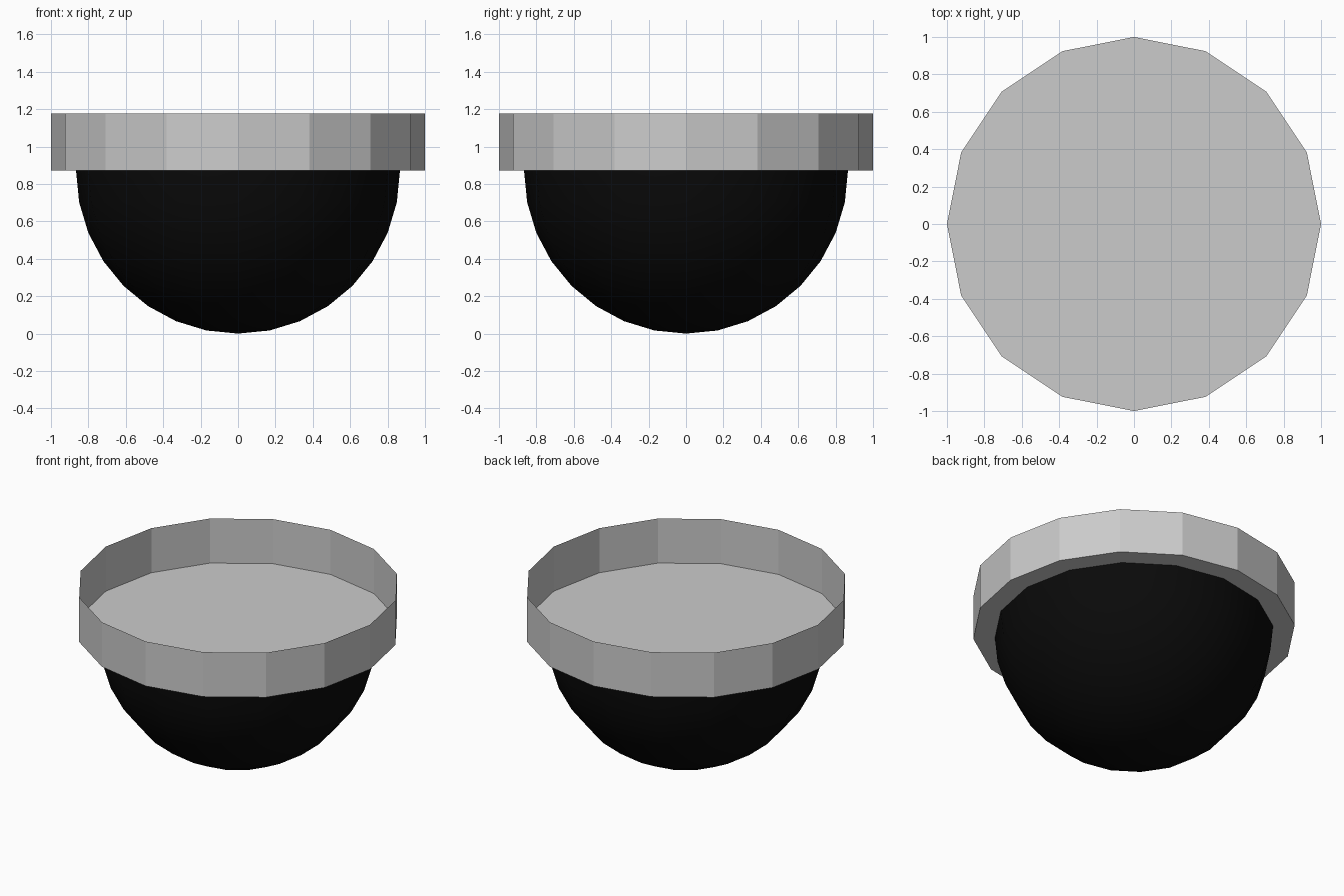
import bpy, bmesh
from mathutils import Matrix

if "Cube" in bpy.data.objects:
    bpy.data.objects.remove(bpy.data.objects["Cube"])

SIDES = 16
RIM_Z, TOP_Z = 0.872, 1.177
BOWL_R = 0.866


def make_object(name, bm, smooth=False):
    mesh = bpy.data.meshes.new(name)
    for f in bm.faces:
        f.smooth = smooth
    bm.to_mesh(mesh)
    bm.free()
    obj = bpy.data.objects.new(name, mesh)
    bpy.context.collection.objects.link(obj)
    return obj


# Shallow open tray: thin 16-sided wall with a floor at its lower edge
bm = bmesh.new()
bmesh.ops.create_cone(bm, cap_ends=True, segments=SIDES, radius1=1, radius2=1,
                      depth=TOP_Z - RIM_Z,
                      matrix=Matrix.Translation((0, 0, (TOP_Z + RIM_Z) / 2)))
lid = [f for f in bm.faces if f.normal.z > 0.9]
bmesh.ops.delete(bm, geom=lid, context='FACES')
make_object("tray", bm)

# Black half sphere under the tray floor
bm = bmesh.new()
bmesh.ops.create_uvsphere(bm, u_segments=SIDES, v_segments=16, radius=1)
upper = [v for v in bm.verts if v.co.z > 0.01]
bmesh.ops.delete(bm, geom=upper, context='VERTS')
bmesh.ops.scale(bm, vec=(BOWL_R, BOWL_R, RIM_Z), verts=bm.verts)
bmesh.ops.translate(bm, vec=(0, 0, RIM_Z), verts=bm.verts)
bowl = make_object("bowl", bm, smooth=True)

black = bpy.data.materials.new("black")
black.diffuse_color = (0.003, 0.003, 0.003, 1)
black.use_nodes = True
black.node_tree.nodes["Principled BSDF"].inputs["Base Color"].default_value = black.diffuse_color
bowl.data.materials.append(black)
